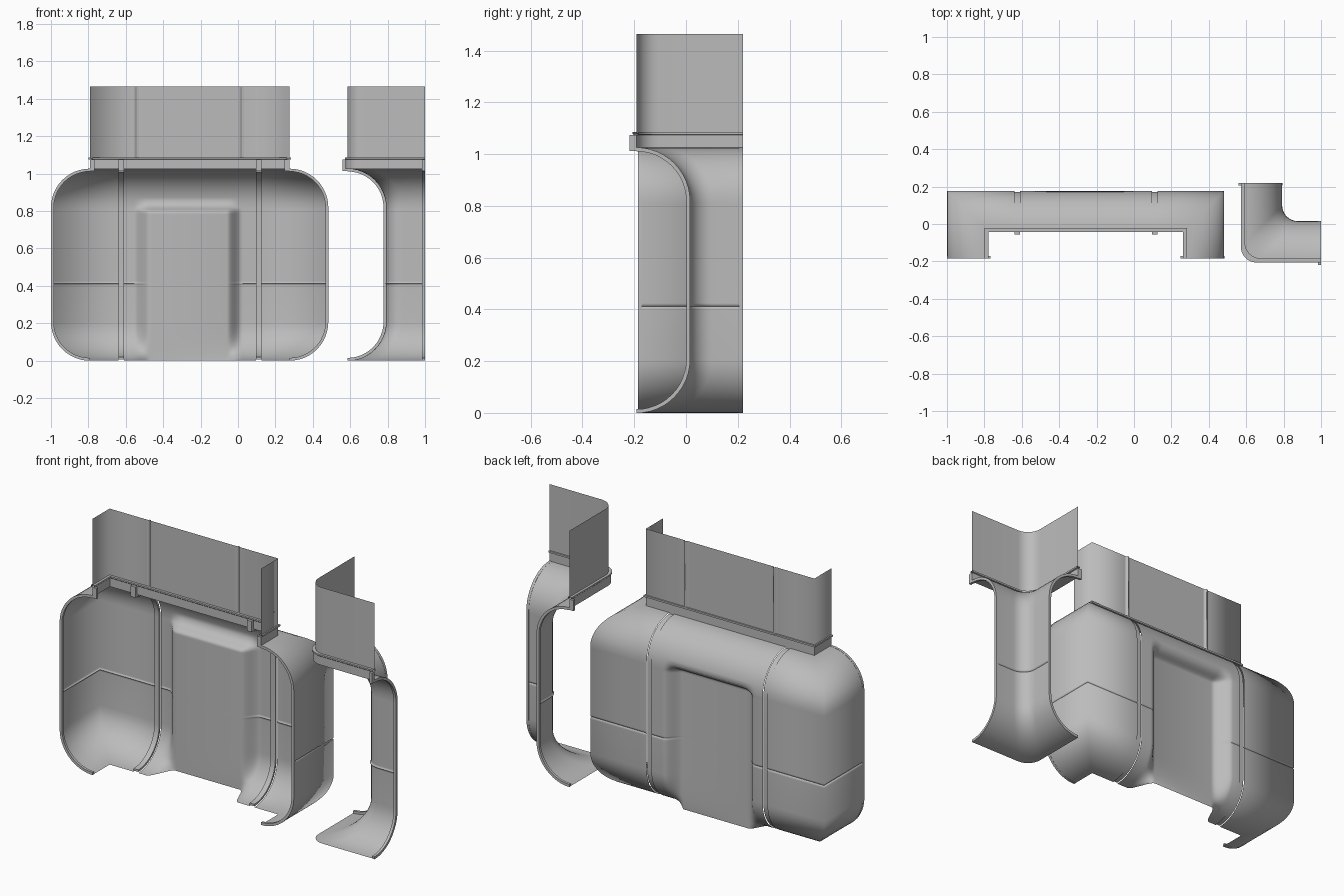
import bpy, bmesh, math
from mathutils import Vector

if "Cube" in bpy.data.objects:
    bpy.data.objects.remove(bpy.data.objects["Cube"])

gray = bpy.data.materials.new("wall_gray")
gray.diffuse_color = (0.5, 0.5, 0.5, 1)
gray.use_nodes = True
gray.node_tree.nodes["Principled BSDF"].inputs["Base Color"].default_value = gray.diffuse_color

R, TOP, H, SEAM = 0.207, 1.025, 1.465, 0.412
LX, RX, BY, FY = -0.792, 0.275, -0.03, -0.185       # alcove wall lines
CX, CY, EX, EY = 0.585, -0.192, 1.0, 0.22           # corner piece wall lines


def finish(name, bm, angle):
    me = bpy.data.meshes.new(name)
    bm.to_mesh(me)
    bm.free()
    me.materials.append(gray)
    ob = bpy.data.objects.new(name, me)
    bpy.context.collection.objects.link(ob)
    bpy.ops.object.select_all(action='DESELECT')
    ob.select_set(True)
    bpy.context.view_layer.objects.active = ob
    bpy.ops.object.shade_smooth_by_angle(angle=math.radians(angle))
    return ob


def grid(name, rows, angle=100):
    bm = bmesh.new()
    vs = [[bm.verts.new(p) for p in r] for r in rows]
    for a, b in zip(vs, vs[1:]):
        for j in range(len(a) - 1):
            bm.faces.new((a[j], a[j + 1], b[j + 1], b[j]))
    return finish(name, bm, angle)


def profile(t=0.0, seam=False, n=12):
    """C-shaped wall section as (depth, z), inset by t."""
    r = R - t
    low = [(r * math.sin(a), R - r * math.cos(a))
           for a in (math.pi / 2 * i / n for i in range(n + 1))]
    high = [(d, TOP - z) for d, z in reversed(low)]
    mid = []
    if seam:
        mid = [(r, SEAM + k) for k in (-0.012, -0.004)] + [(r - 0.005, SEAM)] \
            + [(r, SEAM + k) for k in (0.004, 0.012)] \
            + [(r, 0.77 + 0.008 * k) for k in range(6)]
    return low + mid + high


def smooth(a, b, v):
    t = min(1, max(0, (v - a) / (b - a)))
    return t * t * (3 - 2 * t)


# ---- plan paths at a given depth behind the upper wall line
def alcove_path(d):
    return [(LX - d, FY), (LX - d, BY + d), (RX + d, BY + d), (RX + d, FY)]


def corner_path(d, r=0.085, n=8):
    cx, cy = CX + d + r, CY + d + r
    arc = [(cx - r * math.cos(a), cy - r * math.sin(a))
           for a in (math.pi / 2 * i / n for i in range(n + 1))]
    return [(CX + d, EY)] + arc + [(EX, CY + d)]


def sweep(name, path, prof, angle=100):
    return grid(name, [[(x, y, z) for x, y in path(d)] for d, z in prof], angle)


# ---- curved lower shells
P = profile(seam=True)
RIBS = (-0.64, 0.095)
W = 0.03
sweep("alcove_left_shell", lambda d: alcove_path(d)[:2] + [(RIBS[0], BY + d)], P)
sweep("alcove_right_shell", lambda d: [(RIBS[1] + W, BY + d)] + alcove_path(d)[2:], P)
sweep("corner_shell", corner_path, P)

# middle shell with the flat panel pushed into the room
xs = [RIBS[0] + W] + [-0.56 + 0.01 * i for i in range(11)] \
    + [-0.06 + 0.01 * i for i in range(10)] + [RIBS[1]]
rows = []
for d, z in P:
    row = []
    for x in xs:
        m = smooth(-0.56, -0.47, x) * (1 - smooth(-0.06, 0.02, x)) * (1 - smooth(0.79, 0.84, z))
        row.append((x, BY + d + m * (0.135 - d), z))
    rows.append(row)
grid("alcove_middle_shell", rows)

# ---- upper walls and the ledge below them
LEDGE = [(0.0, TOP), (-0.01, TOP), (-0.01, 1.074), (-0.014, 1.078), (-0.014, 1.086),
         (0.008, 1.086), (0.008, 1.076), (0.0, 1.074), (0.0, TOP)]
for name, path in (("alcove", alcove_path), ("corner", corner_path)):
    sweep(name + "_ledge", path, LEDGE, 40 if name == "alcove" else 30)
sweep("corner_upper_wall", corner_path, [(0, 1.08), (0, H)])


def upper_path(d):
    """Upper alcove wall with two thin vertical grooves."""
    p = alcove_path(d)
    groove = [(x + k, BY + e) for x in (-0.54, 0.022)
              for k, e in ((-0.02, 0), (-0.005, 0), (-0.004, 0.008), (0.004, 0.008), (0.005, 0), (0.02, 0))]
    return p[:2] + groove + p[2:]


sweep("alcove_upper_wall", upper_path, [(0, 1.08), (0, H)])


# ---- ribs: closed strips following the section, each with a bracket on the ledge
def rib(name, place, s0, s1, outer, inner):
    a, b = profile(outer), profile(inner)
    bm = bmesh.new()
    rings = []
    for (d0, z0), (d1, z1) in zip(a, b):
        rings.append([bm.verts.new((*place(d, s), z)) for d, z, s in
                      ((d0, z0, s0), (d0, z0, s1), (d1, z1, s1), (d1, z1, s0))])
    for p, q in zip(rings, rings[1:]):
        for j in range(4):
            k = (j + 1) % 4
            bm.faces.new((p[j], p[k], q[k], q[j]))
    bm.faces.new(rings[0])
    bm.faces.new(rings[-1])
    # bracket
    box = [[bm.verts.new((*place(d, s), z)) for d, z in
            ((0.0, TOP - 0.012), (-0.026, TOP - 0.012), (-0.026, 1.074), (0.0, 1.074))] for s in (s0, s1)]
    for j in range(4):
        k = (j + 1) % 4
        bm.faces.new((box[0][j], box[0][k], box[1][k], box[1][j]))
    bm.faces.new(box[0])
    bm.faces.new(box[1])
    bmesh.ops.recalc_face_normals(bm, faces=bm.faces)
    finish(name, bm, 40)


for i, x in enumerate(RIBS):
    rib(f"alcove_back_rib_{i + 1}", lambda d, s: (s, BY + d), x, x + W, 0.006, 0.018)
rib("alcove_left_end_rib", lambda d, s: (LX - d, s), FY, FY + 0.015, -0.001, 0.014)
rib("alcove_right_end_rib", lambda d, s: (RX + d, s), FY, FY + 0.015, -0.001, 0.014)
rib("corner_back_rib", lambda d, s: (CX + d, s), EY - 0.015, EY, -0.001, 0.014)
rib("corner_side_rib", lambda d, s: (s, CY + d), EX - 0.015, EX, -0.001, 0.014)
